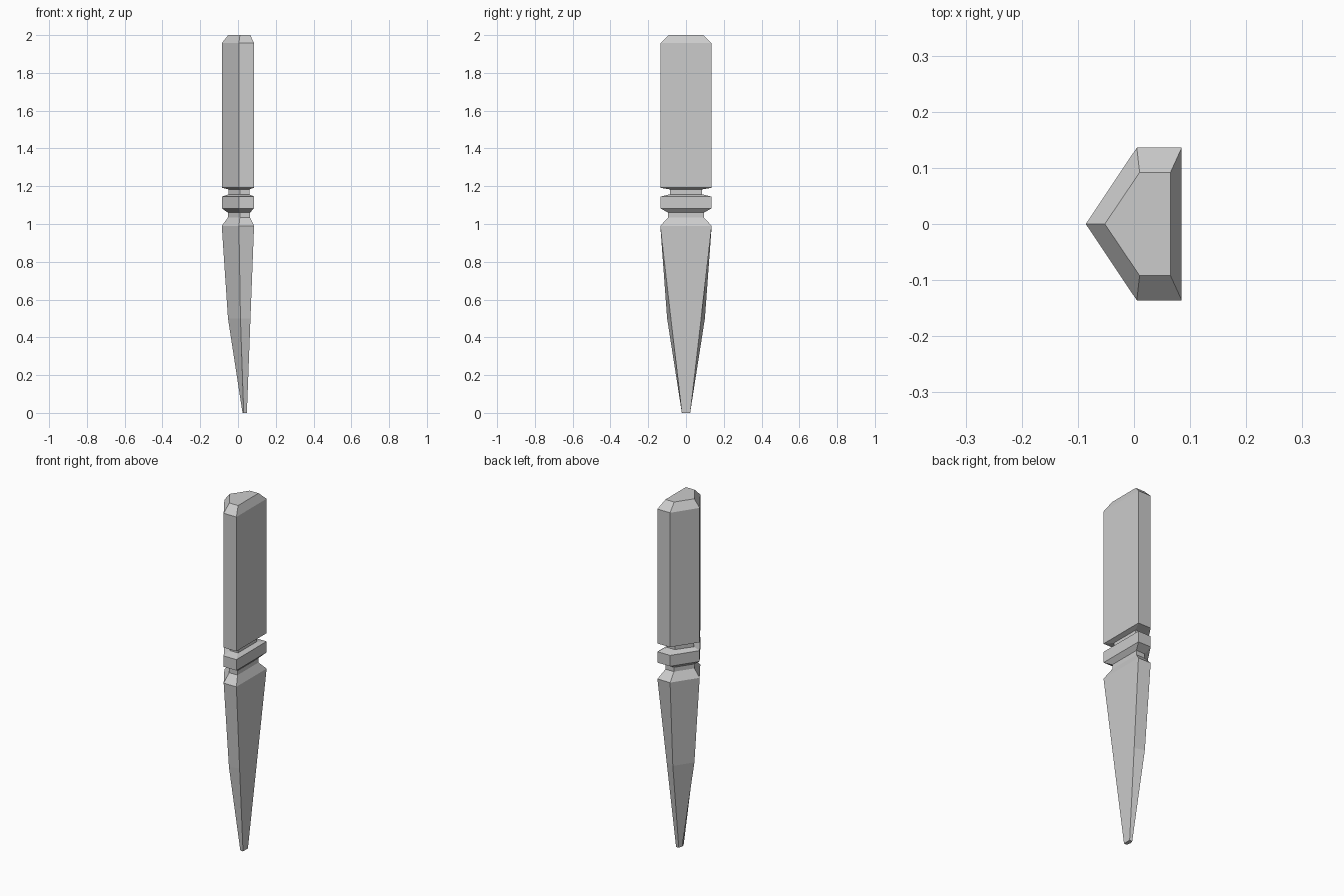
import bpy
import bmesh

cube = bpy.data.objects.get("Cube")
if cube:
    bpy.data.objects.remove(cube, do_unlink=True)

grey = bpy.data.materials.new("light grey")
grey.use_nodes = True
colour = (0.6, 0.6, 0.6, 1)
grey.diffuse_color = colour
grey.node_tree.nodes["Principled BSDF"].inputs["Base Color"].default_value = colour


def loft(name, rings):
    """Stack mirrored five-sided rings: (z, ridge x, shoulder x, shoulder y, flat x, flat y)."""
    bm = bmesh.new()
    loops = []
    for z, ridge, sx, sy, fx, fy in rings:
        points = [(ridge, 0), (sx, -sy), (fx, -fy), (fx, fy), (sx, sy)]
        loops.append([bm.verts.new((x, y, z)) for x, y in points])
    for low, high in zip(loops, loops[1:]):
        for i in range(5):
            j = (i + 1) % 5
            bm.faces.new((low[i], low[j], high[j], high[i]))
    bm.faces.new(loops[0][::-1])
    bm.faces.new(loops[-1])
    bmesh.ops.recalc_face_normals(bm, faces=bm.faces)
    mesh = bpy.data.meshes.new(name)
    bm.to_mesh(mesh)
    bm.free()
    mesh.materials.append(grey)
    bpy.context.collection.objects.link(bpy.data.objects.new(name, mesh))


# Shared cross-sections: full width, waist below the collar, waist above it, bevelled top
FULL = (-0.086, 0.005, 0.136, 0.085, 0.136)
LOWER_WAIST = (-0.053, 0.01, 0.094, 0.063, 0.094)
UPPER_WAIST = (-0.05, 0.01, 0.085, 0.06, 0.085)
TOP = (-0.052, 0.01, 0.092, 0.065, 0.092)

# Pointed lower half with a bend halfway and a sloped shoulder
loft("tapered_spike", [
    (0, 0.024, 0.03, 0.022, 0.047, 0.022),
    (0.5, -0.053, 0.013, 0.1, 0.066, 0.08),
    (0.99, *FULL),
    (1.035, *LOWER_WAIST),
    (1.07, *LOWER_WAIST),
])

# Raised band between the two grooves
loft("collar", [
    (1.06, *LOWER_WAIST),
    (1.083, *FULL),
    (1.145, *FULL),
    (1.157, *UPPER_WAIST),
])

# Straight upper half with a bevelled end
loft("upper_shaft", [
    (1.14, *UPPER_WAIST),
    (1.183, *UPPER_WAIST),
    (1.192, *FULL),
    (1.957, *FULL),
    (2, *TOP),
])
